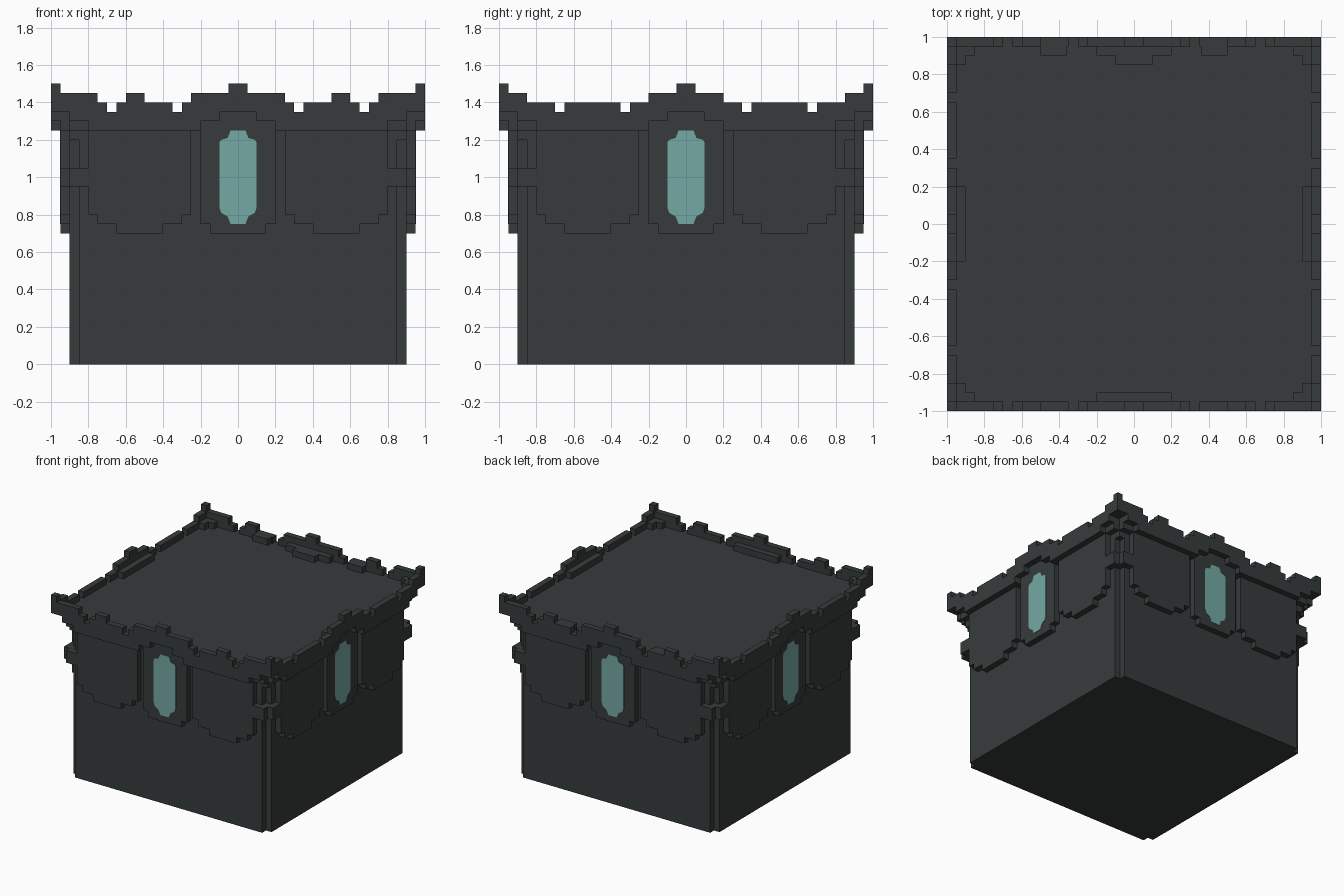
import bpy, bmesh, math
from mathutils import Matrix

if "Cube" in bpy.data.objects:
    bpy.data.objects.remove(bpy.data.objects["Cube"])


def material(name, rgb):
    m = bpy.data.materials.new(name)
    m.diffuse_color = (*rgb, 1)
    m.use_nodes = True
    m.node_tree.nodes["Principled BSDF"].inputs["Base Color"].default_value = m.diffuse_color
    return m


STONE = material("dark slate", (0.037, 0.044, 0.044))
GLASS = material("pale teal", (0.175, 0.397, 0.371))


def finish(name, bm, mat):
    bmesh.ops.recalc_face_normals(bm, faces=bm.faces)
    me = bpy.data.meshes.new(name)
    bm.to_mesh(me)
    bm.free()
    me.materials.append(mat)
    ob = bpy.data.objects.new(name, me)
    bpy.context.collection.objects.link(ob)


def notched_block(name, r, notch, z0, z1):
    """Square block with a small square notch along each vertical corner."""
    q = r - notch
    quarter = [(r, q), (q, q), (q, r)] if notch else [(r, r)]
    bm = bmesh.new()
    pts = []
    for k in range(4):
        c, s = round(math.cos(k * math.pi / 2)), round(math.sin(k * math.pi / 2))
        pts += [(c * x - s * y, s * x + c * y, z0) for x, y in quarter]
    f = bm.faces.new([bm.verts.new(p) for p in pts])
    ext = bmesh.ops.extrude_face_region(bm, geom=[f])["geom"]
    bmesh.ops.translate(bm, vec=(0, 0, z1 - z0), verts=[v for v in ext if isinstance(v, bmesh.types.BMVert)])
    finish(name, bm, STONE)


def plate(name, profile, d0, d1, side, mat=STONE):
    """Outline (u, z) on one wall, from depth d0 out to d1; side 0 is the front."""
    bm = bmesh.new()
    f = bm.faces.new([bm.verts.new((u, -d0, z)) for u, z in profile])
    ext = bmesh.ops.extrude_face_region(bm, geom=[f])["geom"]
    bmesh.ops.translate(bm, vec=(0, d0 - d1, 0), verts=[v for v in ext if isinstance(v, bmesh.types.BMVert)])
    bm.transform(Matrix.Rotation(side * math.pi / 2, 4, 'Z'))
    finish(name, bm, mat)


def mirrored(half):
    return half + [(-u, z) for u, z in reversed(half)]


def flipped(pts):
    return [(-u, z) for u, z in pts]


def rect(u0, u1, z0, z1):
    return [(u0, z0), (u1, z0), (u1, z1), (u0, z1)]


def stairs(steps):
    """List of (u_end, z) runs starting at u = 0 -> stepped path."""
    pts, u = [], 0
    for end, z in steps:
        pts += [(u, z), (end, z)]
        u = end
    return pts


def cornice_outline(top, end):
    under = [(.1, 1.35), (.2, 1.3), (.8, 1.25), (.9, 1.3), (end, 1.35)]
    half = stairs(top)[1:] + stairs(under)[:0:-1]
    return mirrored(half)


# Main walls and roof deck
notched_block("walls", .9, .05, 0, 1.3)
notched_block("roof_deck", .95, .05, 1.25, 1.35)
notched_block("corner_brackets", .9, 0, 1.2, 1.3)
notched_block("corner_straps", .9, 0, .95, 1.05)

# Wall dressing outlines
panel = [(.25, 1.25), (.25, .8), (.3, .8), (.3, .75), (.4, .75), (.4, .7), (.65, .7), (.65, .75),
         (.75, .75), (.75, .8), (.8, .8), (.8, .95), (.9, .95), (.9, 1.05), (.8, 1.05), (.8, 1.25)]
frame = mirrored([(.15, .7), (.15, .75), (.2, .75), (.2, 1.3)])
window = mirrored([(.04, .75), (.055, .79), (.09, .81), (.1, .84),
                   (.1, 1.185), (.09, 1.2), (.055, 1.21), (.04, 1.25)])

# Battlement height runs for front/back and for the two sides
front_top = [(.05, 1.5), (.25, 1.45), (.3, 1.4), (.35, 1.35), (.5, 1.4), (.6, 1.45),
             (.65, 1.4), (.7, 1.35), (.75, 1.4), (.95, 1.45), (1, 1.5)]
side_top = [(.05, 1.5), (.2, 1.45), (.3, 1.4), (.35, 1.35), (.65, 1.4), (.7, 1.35),
            (.85, 1.4), (.95, 1.45)]

for i, where in enumerate(("front", "right", "back", "left")):
    plate(f"{where}_panel_a", panel, .9, .95, i)
    plate(f"{where}_panel_b", flipped(panel), .9, .95, i)
    plate(f"{where}_window_frame", frame, .9, .95, i)
    plate(f"{where}_window", window, .945, .953, i, GLASS)
    top, end = (front_top, 1) if i % 2 == 0 else (side_top, .95)
    plate(f"{where}_cornice", cornice_outline(top, end), .95, 1, i)
    # Inner rubble behind the crest and corners
    plate(f"{where}_crest_backing", rect(-.2, .2, 1.35, 1.4), .9, .95, i)
    for s in (-1, 1):
        plate(f"{where}_corner_backing", rect(s * .85, s * .95, 1.35, 1.4), .9, .95, i)
    if i == 2:
        plate("back_crest_rubble", rect(-.1, .1, 1.35, 1.4), .85, .9, i)
        for s in (-1, 1):
            plate("back_rubble", rect(s * .36, s * .5, 1.35, 1.4), .9, .95, i)
